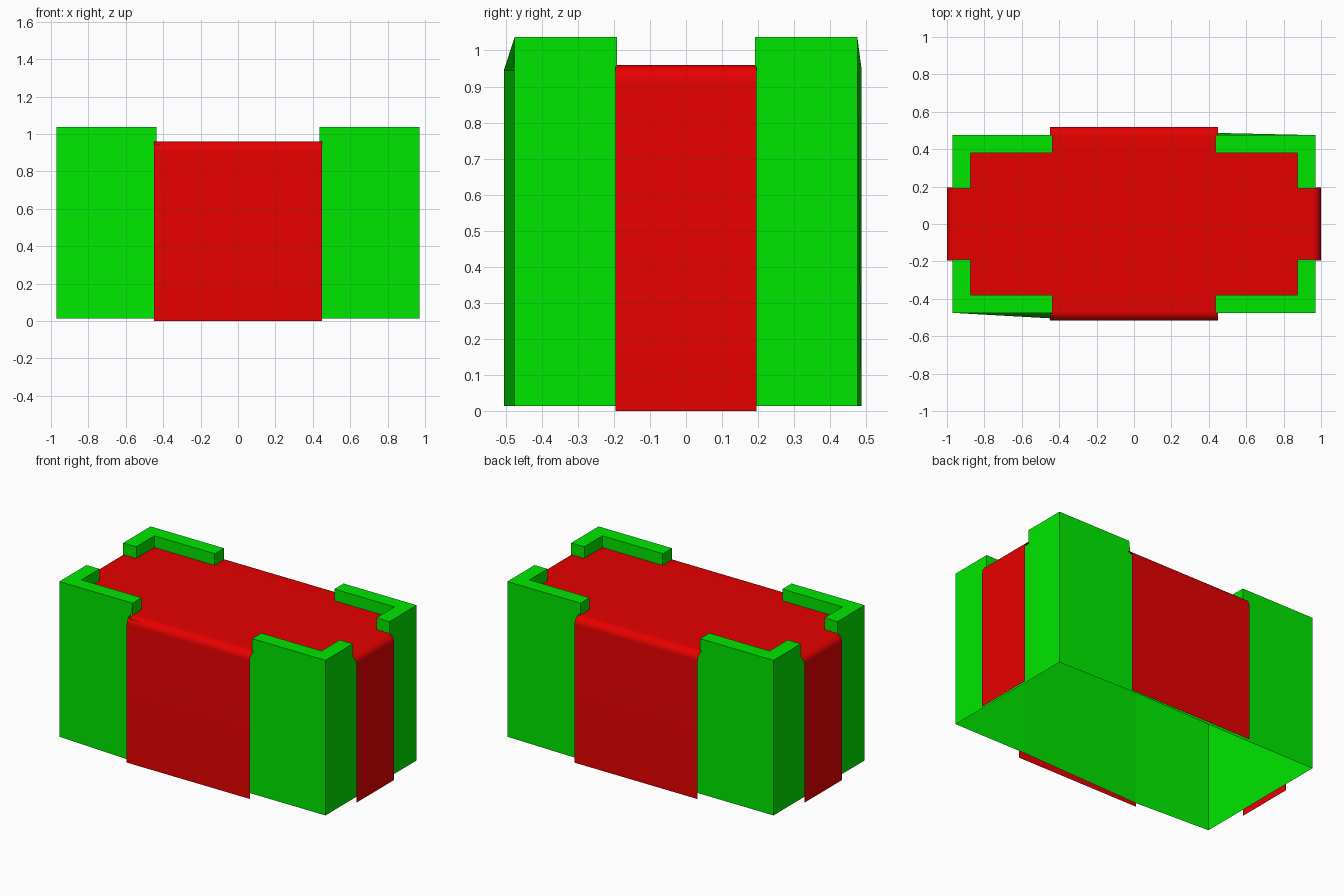
import bpy, bmesh, math

cube = bpy.data.objects.get("Cube")
if cube:
    bpy.data.objects.remove(cube, do_unlink=True)


def material(name, color):
    mat = bpy.data.materials.new(name)
    mat.use_nodes = True
    mat.diffuse_color = color
    mat.node_tree.nodes["Principled BSDF"].inputs["Base Color"].default_value = color
    return mat


green = material("bright green", (0, 0.8, 0, 1))
red = material("bright red", (0.8, 0, 0, 1))


def finish(name, bm, mat):
    mesh = bpy.data.meshes.new(name)
    bm.to_mesh(mesh)
    bm.free()
    mesh.materials.append(mat)
    obj = bpy.data.objects.new(name, mesh)
    bpy.context.collection.objects.link(obj)


# Main dimensions
X, Y = 0.97, 0.475             # outer half size of the box
IX, IY = 0.875, 0.38           # inner half size of the raised rim
GX, GY = 0.436, 0.191          # half width of the rim gaps
FLOOR, DECK, RIM, SHEET = 0.015, 0.945, 1.037, 0.96
SWELL = {(-GX, -Y): -0.03, (GX, Y): 0.012}   # uneven wall corners

# Box shell: thin walls, open underneath, with raised L-shaped corner rims
bm = bmesh.new()
verts = {}


def vert(x, y, z):
    key = (x, y, z)
    if key not in verts:
        push = SWELL.get((x, y), 0) if z < RIM else 0
        verts[key] = bm.verts.new((x, y + push, z))
    return verts[key]


def face(points):
    bm.faces.new([vert(*p) for p in points])


rim = [(X, GY), (X, Y), (GX, Y), (GX, IY), (IX, IY), (IX, GY)]
deck_corner = [(X, GY), (IX, GY), (IX, IY), (GX, IY), (GX, Y)]
deck = []
for sx, sy in ((1, 1), (-1, 1), (-1, -1), (1, -1)):
    pts = [(x * sx, y * sy) for x, y in rim]
    end, corner, side = pts[:3]
    # Outer walls of the corner, one panel from floor to rim on each side
    for edge in (end, side):
        face([(*corner, FLOOR), (*corner, RIM), (*edge, RIM), (*edge, DECK), (*edge, FLOOR)])
    # Rim top, end cheeks and inner walls
    face([(*p, RIM) for p in pts])
    inner = pts[2:] + pts[:1]
    for p, q in zip(inner, inner[1:]):
        face([(*p, DECK), (*p, RIM), (*q, RIM), (*q, DECK)])
    part = [(x * sx, y * sy, DECK) for x, y in deck_corner]
    deck += part if sx * sy > 0 else part[::-1]
face(deck)

# Wall panels in the gaps
for s in (-1, 1):
    for p, q in (((-GX, s * Y), (GX, s * Y)), ((s * X, -GY), (s * X, GY))):
        face([(*p, FLOOR), (*q, FLOOR), (*q, DECK), (*p, DECK)])
bmesh.ops.recalc_face_normals(bm, faces=bm.faces)
finish("box_shell", bm, green)

# Top sheet, tucked slightly into the rims
bm = bmesh.new()
TX, TY = IX + 0.02, IY + 0.02
bm.faces.new([bm.verts.new((x, y, SHEET)) for x, y in
              ((-TX, -TY), (TX, -TY), (TX, TY), (-TX, TY))])
finish("top_sheet", bm, red)


# Thin flaps that roll over the edge and hang down
def flap(name, inner, reach, half, angle, radius=0.05, steps=8):
    profile = [(inner, SHEET)]
    for i in range(steps + 1):
        t = math.pi / 2 * i / steps
        profile.append((reach - radius + radius * math.sin(t),
                        SHEET - radius + radius * math.cos(t)))
    profile.append((reach, 0))
    c, s = math.cos(angle), math.sin(angle)
    bm = bmesh.new()
    rows = [[bm.verts.new((r * c - w * s, r * s + w * c, z)) for w in (-half, half)]
            for r, z in profile]
    for p, q in zip(rows, rows[1:]):
        bm.faces.new((p[0], q[0], q[1], p[1])).smooth = True
    finish(name, bm, red)


for name, inner, reach, half, turn in (
        ("left_flap", TX, 1.0, 0.196, 0), ("back_flap", TY, 0.519, 0.449, 1),
        ("right_flap", TX, 1.0, 0.196, 2), ("front_flap", TY, 0.517, 0.449, 3)):
    flap(name, inner, reach, half, turn * math.pi / 2)
